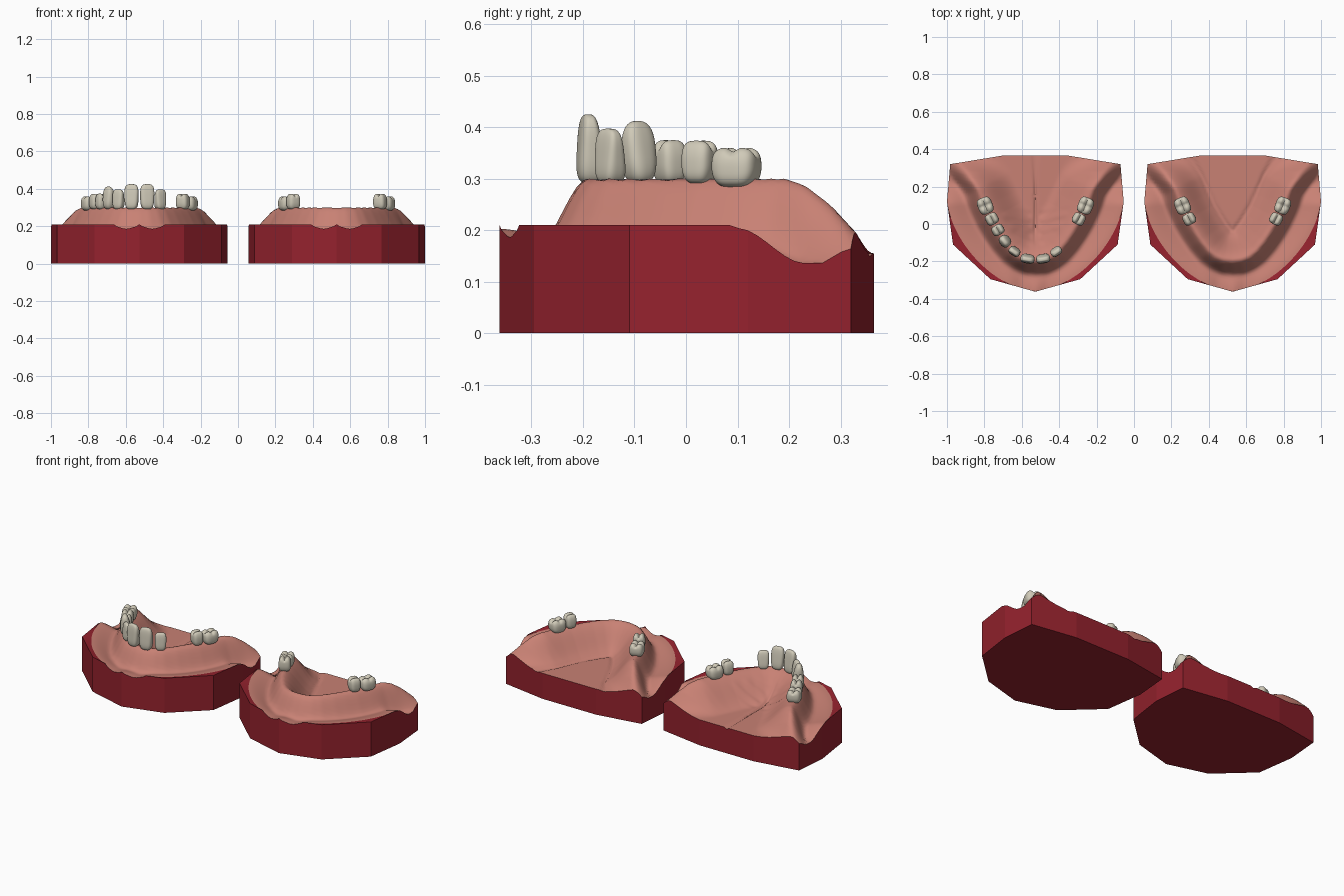
import bpy, bmesh, math
from mathutils import Vector

cube = bpy.data.objects.get("Cube")
if cube:
    bpy.data.objects.remove(cube, do_unlink=True)


def material(name, rgb):
    m = bpy.data.materials.new(name)
    m.use_nodes = True
    m.diffuse_color = (*rgb, 1)
    m.node_tree.nodes["Principled BSDF"].inputs["Base Color"].default_value = (*rgb, 1)
    return m


RED = material("dark red base", (0.30, 0.016, 0.027))
PINK = material("gum pink", (0.58, 0.22, 0.175))
IVORY = material("tooth ivory", (0.63, 0.59, 0.48))

HALF_OUTLINE = [(0, -.362), (.24, -.295), (.44, -.11), (.4725, .12), (.455, .32), (.18, .365)]
CREST = [Vector(p) for p in [(0, -.19), (.045, -.186), (.085, -.17), (.12, -.142), (.165, -.085),
                             (.2, -.03), (.235, .03), (.268, .1), (.305, .19), (.355, .27),
                             (.4, .335), (.44, .4)]]
CENTRE = Vector((0, .15))
RINGS = 38


def step(a, b, v):
    t = min(1, max(0, (v - a) / (b - a)))
    return t * t * (3 - 2 * t)


def bump(v, width):
    return math.exp(-(v / width) ** 2)


def interp(points, v):
    for (a, za), (b, zb) in zip(points, points[1:]):
        if v <= b:
            return za + (zb - za) * max(0, (v - a) / (b - a))
    return points[-1][1]


def crest_distance(x, y):
    """Signed distance to the ridge crest, positive outside the arch."""
    p, best, sign = Vector((abs(x), y)), 9, 1
    for a, b in zip(CREST, CREST[1:]):
        e, v = b - a, p - a
        t = min(1, max(0, v.dot(e) / e.length_squared))
        d = (v - e * t).length
        if d < best:
            best, sign = d, (1 if e.x * v.y - e.y * v.x < 0 else -1)
    return best * sign


def rim_height(y):
    return .21 - .068 * step(.1, .23, y)


def gum_height(x, y, f, upper):
    d = crest_distance(x, y)
    crest = interp([(.19, .3), (.23, .288), (.28, .25), (.335, .19), (.37, .165)], y)
    if d > 0:
        # Outer slope, trough and rise to the rim
        trough = rim_height(y) - .04 + .03 * step(.1, .25, y)
        z = trough + (crest - trough) * (1 - step(0, .1, d))
        edge = rim_height(y) - .018 * bump(abs(x) - .07, .045) - .006
        return z + (max(z, edge) - z) * step(.7, 1, f)
    # Inner slope and floor
    d = -d
    floor = .155
    if upper:
        z = floor + (crest - floor) * (1 - step(-.01, .2, d))
        z -= .008 * bump(x, .008) * step(-.12, -.08, y)
        folds = step(.05, .08, d) * step(.01, .04, abs(x)) * (1 - step(.02, .1, y))
        return z + .004 * folds * math.sin(110 * (y - .25 * abs(x)))
    z = floor + (crest - floor) * (1 - step(-.01, .16, d))
    return z - .008 * bump(d - .155, .012)


def outline():
    left = HALF_OUTLINE
    loop = [Vector(p) for p in left] + [Vector((-x, y)) for x, y in reversed(left[1:])]
    pts = []
    for a, b in zip(loop, loop[1:] + loop[:1]):
        n = max(1, round((b - a).length / .018))
        pts += [a.lerp(b, i / n) for i in range(n)]
    return pts


def gum_ratio(v):
    """How far along the ray to the outline the gum reaches."""
    if v.y >= 0:
        return 1
    return min(1, (abs(v.x / .475) ** 1.7 + abs(v.y / .51) ** 1.7) ** (-1 / 1.7))


def finish(bm, name, mat, cx, angle):
    bmesh.ops.remove_doubles(bm, verts=bm.verts, dist=.0002)
    bmesh.ops.recalc_face_normals(bm, faces=bm.faces)
    mesh = bpy.data.meshes.new(name)
    bm.to_mesh(mesh)
    bm.free()
    mesh.materials.append(mat)
    ob = bpy.data.objects.new(name, mesh)
    ob.location.x = cx
    bpy.context.collection.objects.link(ob)
    bpy.ops.object.select_all(action='DESELECT')
    ob.select_set(True)
    bpy.context.view_layer.objects.active = ob
    bpy.ops.object.shade_smooth_by_angle(angle=math.radians(angle))
    return ob


def bridge(bm, a, b):
    n = len(a)
    for i in range(n):
        j = (i + 1) % n
        bm.faces.new((a[i], a[j], b[j], b[i]))


def arch(cx, upper, name):
    pts = outline()
    ratios = [gum_ratio(p - CENTRE) for p in pts]
    # Sculpted gum surface
    bm = bmesh.new()
    mid = bm.verts.new((*CENTRE, gum_height(*CENTRE, 0, upper)))
    previous = None
    for k in range(1, RINGS + 1):
        f = k / RINGS
        ring = []
        for p, r in zip(pts, ratios):
            q = CENTRE + (p - CENTRE) * r * f
            ring.append(bm.verts.new((q.x, q.y, gum_height(q.x, q.y, f, upper))))
        if previous:
            bridge(bm, previous, ring)
        else:
            for i in range(len(ring)):
                bm.faces.new((mid, ring[i], ring[(i + 1) % len(ring)]))
        previous = ring
    edge = [v.co.copy() for v in previous]
    gum = finish(bm, name + "_gum", PINK, cx, 70)
    if gum.data.polygons[0].normal.z < 0:
        gum.data.flip_normals()
    # Base: collar, walls and underside
    bm = bmesh.new()
    inner = [bm.verts.new(c) for c in edge]
    rim = [bm.verts.new((p.x, p.y, c.z if r > .999 else rim_height(p.y)))
           for p, r, c in zip(pts, ratios, edge)]
    foot = [bm.verts.new((p.x, p.y, 0)) for p in pts]
    bridge(bm, inner, rim)
    bridge(bm, rim, foot)
    bm.faces.new(foot)
    finish(bm, name + "_base", RED, cx, 8)


# kind: x, y, width along arch, depth across, bottom, top, turn in degrees
TEETH = {
    "central_incisor": (.042, -.187, .078, .045, .29, .425, 10),
    "lateral_incisor": (.112, -.148, .066, .042, .29, .397, 35),
    "canine": (.163, -.092, .07, .055, .29, .412, 52),
    "first_premolar": (.2, -.032, .056, .066, .29, .376, 60),
    "second_premolar": (.232, .027, .062, .068, .29, .375, 62),
    "molar": (.268, .098, .09, .08, .283, .362, 68),
}


def tooth(cx, side, kind, prefix):
    x, y, w, d, low, high, turn = TEETH[kind]
    front = "incisor" in kind or kind == "canine"
    bm = bmesh.new()
    bmesh.ops.create_cube(bm, size=2)
    bmesh.ops.subdivide_edges(bm, edges=bm.edges, cuts=11, use_grid_fill=True)
    a = math.radians(turn)
    power = 2.7 if kind == "canine" else 3.4
    for v in bm.verts:
        p = v.co / sum(abs(c) ** power for c in v.co) ** (1 / power)
        u, t, h = p
        if front:
            # Thin biting edge and slightly narrow neck
            t = t * (1 - .3 * h) - .12 * h
            u *= .95 + .05 * h
        else:
            # Cusps separated by crossing grooves
            top = step(.3, .9, h)
            h -= .3 * top * bump(t, .25)
            if kind == "molar":
                h -= .22 * top * bump(u, .22)
            u *= 1 - .1 * step(0, 1, -h)
            t *= 1 - .1 * step(0, 1, h)
        u, t = u * w / 2, t * d / 2
        v.co = (side * (x + u * math.cos(a) - t * math.sin(a)),
                y + u * math.sin(a) + t * math.cos(a),
                (low + high) / 2 + h * (high - low) / 2)
    label = "left" if side > 0 else "right"
    finish(bm, f"{prefix}_{label}_{kind}", IVORY, cx, 60)


OFFSET = .5275
arch(-OFFSET, True, "upper")
arch(OFFSET, False, "lower")
for kind in TEETH:
    tooth(-OFFSET, -1, kind, "upper")
for kind in ("central_incisor", "lateral_incisor", "second_premolar", "molar"):
    tooth(-OFFSET, 1, kind, "upper")
for side in (-1, 1):
    for kind in ("second_premolar", "molar"):
        tooth(OFFSET, side, kind, "lower")
